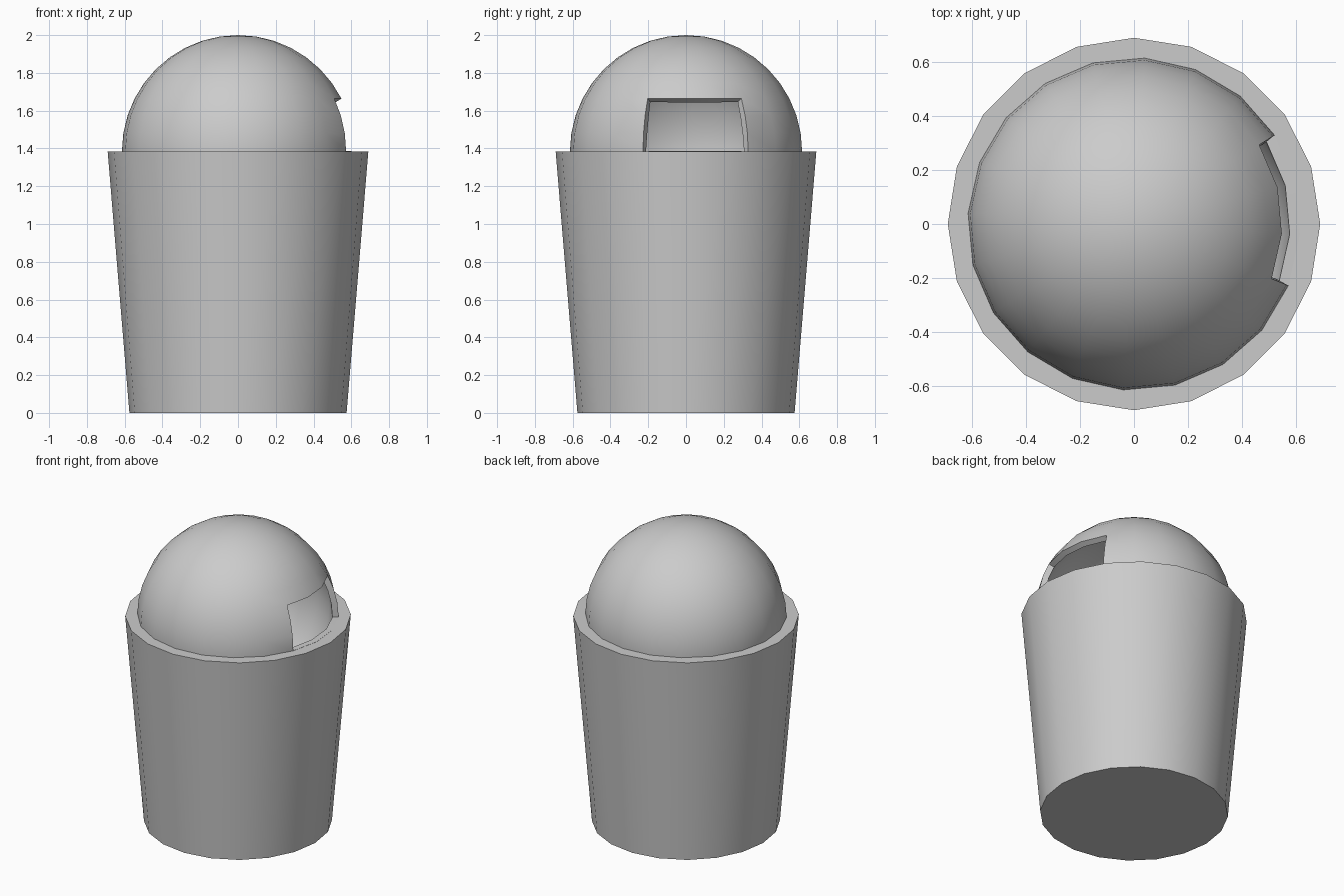
import bpy, bmesh, math

cube = bpy.data.objects.get("Cube")
if cube:
    bpy.data.objects.remove(cube, do_unlink=True)

SIDES = 20
RIM_Z = 1.383

grey = bpy.data.materials.new("light grey")
grey.use_nodes = True
colour = (0.6, 0.6, 0.6, 1)
grey.diffuse_color = colour
grey.node_tree.nodes["Principled BSDF"].inputs["Base Color"].default_value = colour


def finish(name, bm):
    """Turn a bmesh into a smooth object with sharp edges kept."""
    bmesh.ops.recalc_face_normals(bm, faces=bm.faces)
    mesh = bpy.data.meshes.new(name)
    bm.to_mesh(mesh)
    bm.free()
    mesh.materials.append(grey)
    obj = bpy.data.objects.new(name, mesh)
    bpy.context.collection.objects.link(obj)
    bpy.ops.object.select_all(action="DESELECT")
    obj.select_set(True)
    bpy.context.view_layer.objects.active = obj
    return obj


# Tapered bin with a thick rim, closed at the bottom
bm = bmesh.new()
profile = [(0.575, 0), (0.69, RIM_Z), (0.6, RIM_Z), (0.5, 0.1)]
rings = []
for radius, z in profile:
    rings.append(bmesh.ops.create_circle(bm, segments=SIDES, radius=radius)["verts"])
    for v in rings[-1]:
        v.co.z = z
for low, high in zip(rings, rings[1:]):
    for i in range(SIDES):
        j = (i + 1) % SIDES
        bm.faces.new((low[i], low[j], high[j], high[i]))
bm.faces.new(rings[0])
bm.faces.new(rings[-1])
finish("bin_body", bm)
bpy.ops.object.shade_smooth_by_angle(angle=math.radians(30))

# Ball-shaped lid shell, seated in the rim, with a square opening on one side
bm = bmesh.new()
bmesh.ops.create_uvsphere(bm, u_segments=SIDES, v_segments=SIDES, radius=0.616)
step = math.tau / SIDES


def in_opening(face):
    c = face.calc_center_median()
    azimuth = math.atan2(c.y, c.x)
    elevation = math.atan2(c.z, math.hypot(c.x, c.y))
    return -step < azimuth < 2 * step and 0 < elevation < 1.5 * step


bmesh.ops.delete(bm, geom=[f for f in bm.faces if in_opening(f)], context="FACES")
lid = finish("dome_lid", bm)
lid.location.z = RIM_Z + 0.001
lid.rotation_euler.z = math.radians(-3.7)
shell = lid.modifiers.new("shell", "SOLIDIFY")
shell.thickness = 0.038
shell.offset = -1
bpy.ops.object.modifier_apply(modifier=shell.name)
bpy.ops.object.shade_smooth_by_angle(angle=math.radians(30))
